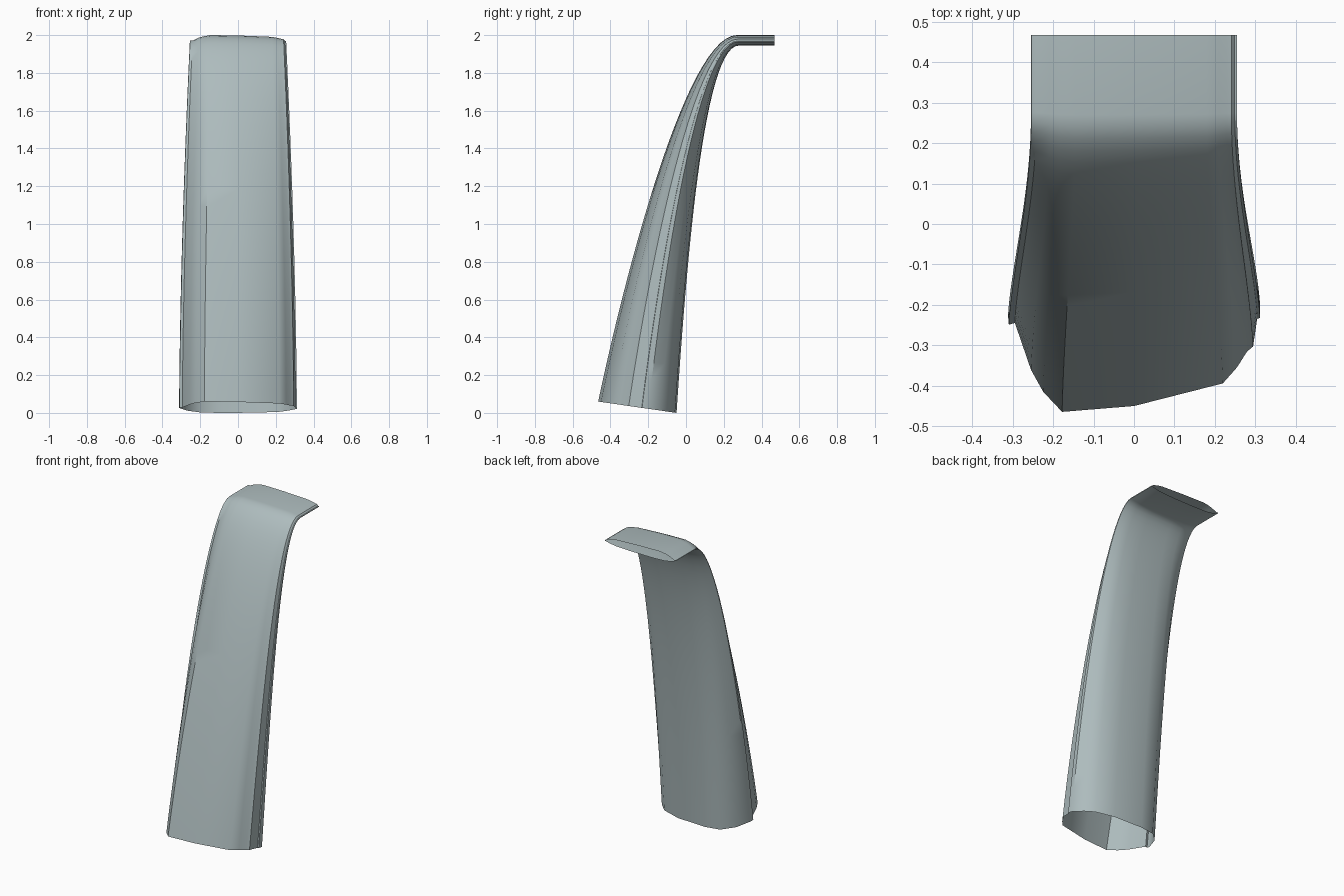
import bpy, bmesh, math
from mathutils import Vector

if "Cube" in bpy.data.objects:
    bpy.data.objects.remove(bpy.data.objects["Cube"])

# Cross-section: (x, depth), depth 0 on the back wall and 1 on the front wall
SECTION = [(-.178, 1), (0, .965), (.22, .83), (.255, .735), (.28, .64), (.295, .61),
           (.305, .445), (.312, .44), (.312, .36), (.27, .21), (.22, .1), (.1, .02),
           (-.1, 0), (-.2, .04), (-.27, .2), (-.312, .43), (-.31, .48), (-.295, .47),
           (-.255, .75), (-.225, .88)]

# Side curves of the front and back walls as (y, z) control points
FRONT = [(-.465, .06), (-.33, .7), (0, 2.0), (.27, 2.0)]
BACK = [(-.05, 0), (0, .75), (.09, 1.945), (.28, 1.945)]
STEPS = 28


def bezier(pts, t):
    a, b, c, d = (Vector(p) for p in pts)
    s = 1 - t
    return a * s**3 + b * 3 * s * s * t + c * 3 * s * t * t + d * t**3


# Wall pairs up the curve, then the straight lip
rails = [(bezier(FRONT, i / STEPS), bezier(BACK, i / STEPS)) for i in range(STEPS + 1)]
rails.append((Vector((.468, 2.0)), Vector((.468, 1.945))))

# Curved hollow shell, open at both ends
bm = bmesh.new()
rings = []
for front, back in rails:
    width = 1 - .183 * (min(front.y, 2.0) / 2)**1.6
    ring = []
    for x, d in SECTION:
        p = back.lerp(front, d)
        ring.append(bm.verts.new((x * width, p.x, p.y)))
    rings.append(ring)
n = len(SECTION)
for lo, hi in zip(rings, rings[1:]):
    for i in range(n):
        j = (i + 1) % n
        bm.faces.new((lo[i], lo[j], hi[j], hi[i]))

mesh = bpy.data.meshes.new("curved_shell")
bm.to_mesh(mesh)
bm.free()
shell = bpy.data.objects.new("curved_shell", mesh)
bpy.context.collection.objects.link(shell)

# Pale blue-grey finish
mat = bpy.data.materials.new("pale_blue_grey")
mat.diffuse_color = (.42, .50, .51, 1)
mat.use_nodes = True
mat.node_tree.nodes["Principled BSDF"].inputs["Base Color"].default_value = mat.diffuse_color
mesh.materials.append(mat)

bpy.context.view_layer.objects.active = shell
shell.select_set(True)
bpy.ops.object.shade_smooth_by_angle(angle=math.radians(35))
